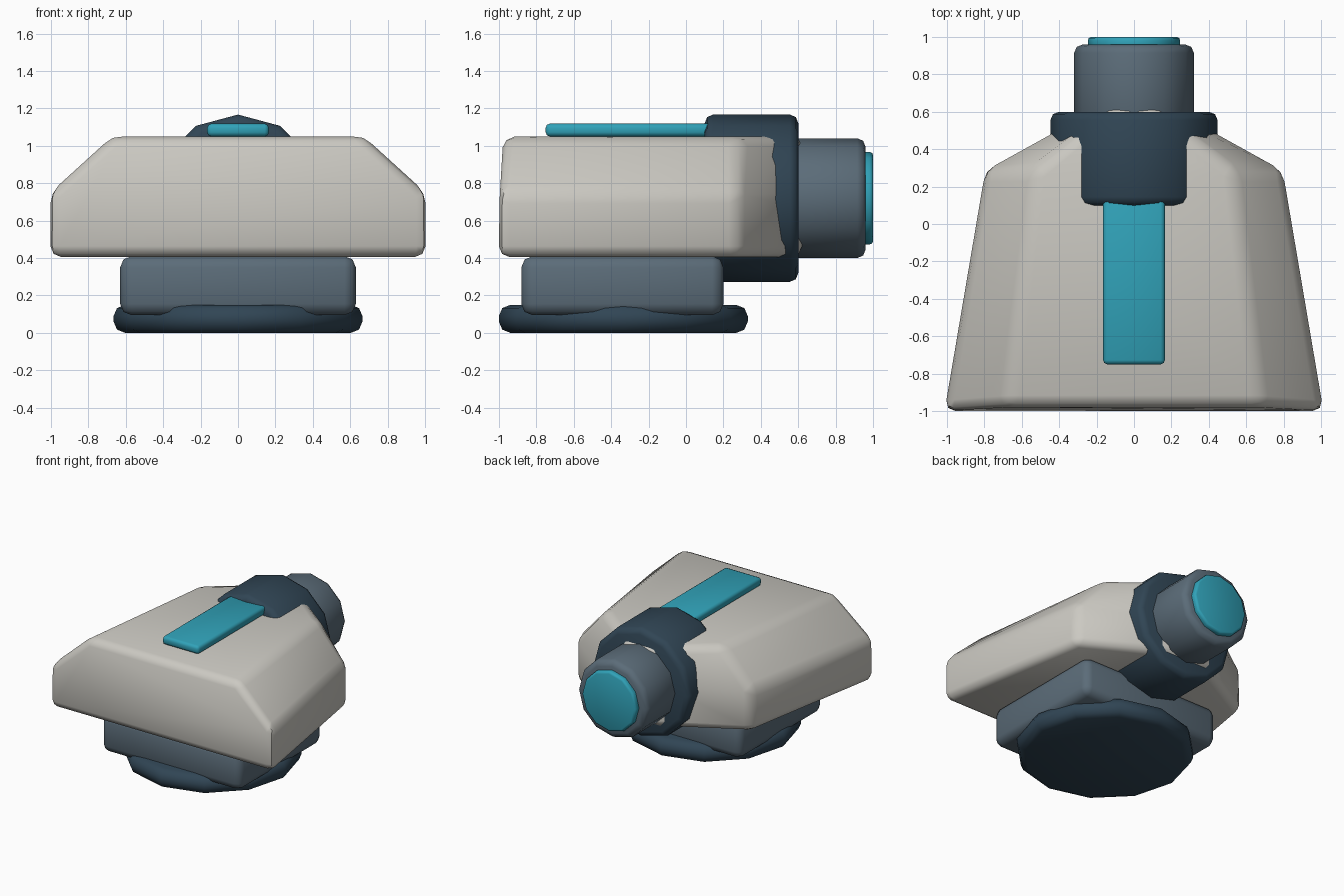
import bpy, bmesh
from math import radians, cos, sin, pi

if "Cube" in bpy.data.objects:
    bpy.data.objects.remove(bpy.data.objects["Cube"])


def material(name, rgb):
    m = bpy.data.materials.new(name)
    m.diffuse_color = (*rgb, 1)
    m.use_nodes = True
    m.node_tree.nodes["Principled BSDF"].inputs["Base Color"].default_value = m.diffuse_color
    return m


LIGHT = material("light_shell", (0.60, 0.585, 0.54))
SLATE = material("slate", (0.105, 0.15, 0.19))
DARK = material("dark_blue", (0.03, 0.06, 0.09))
TEAL = material("teal", (0.03, 0.36, 0.48))


def loft(name, rings, mat, bevel, segments=2):
    """Skin matching rings of points, cap the ends, round the hard edges."""
    bm = bmesh.new()
    loops = [[bm.verts.new(p) for p in ring] for ring in rings]
    n = len(loops[0])
    for a, b in zip(loops, loops[1:]):
        for i in range(n):
            bm.faces.new((a[i], a[(i + 1) % n], b[(i + 1) % n], b[i]))
    bm.faces.new(loops[0])
    bm.faces.new(loops[-1])
    bmesh.ops.recalc_face_normals(bm, faces=bm.faces)
    hard = [e for e in bm.edges if e.calc_face_angle(0) > radians(34)]
    bmesh.ops.bevel(bm, geom=hard, offset=bevel, segments=segments, profile=0.5,
                    affect='EDGES', clamp_overlap=True)
    bmesh.ops.recalc_face_normals(bm, faces=bm.faces)
    me = bpy.data.meshes.new(name)
    bm.to_mesh(me)
    bm.free()
    me.materials.append(mat)
    ob = bpy.data.objects.new(name, me)
    bpy.context.collection.objects.link(ob)
    bpy.ops.object.select_all(action='DESELECT')
    ob.select_set(True)
    bpy.context.view_layer.objects.active = ob
    bpy.ops.object.shade_smooth_by_angle(angle=radians(50))
    return ob


def box(name, x, y0, y1, z0, z1, mat, bevel):
    rings = [[(-x, y0, z), (x, y0, z), (x, y1, z), (-x, y1, z)] for z in (z0, z1)]
    return loft(name, rings, mat, bevel)


def circle(r, n=12):
    return [(r * cos(2 * pi * i / n), r * sin(2 * pi * i / n)) for i in range(n)]


def barrel(name, r, y0, y1, mat, bevel):
    """Twelve-sided cylinder along y, on the nose axis."""
    rings = [[(a, y, 0.72 + b) for a, b in circle(r)] for y in (y0, y1)]
    return loft(name, rings, mat, bevel)


# Main shell: chamfered section, tapering to a narrow nose
half = [(1.0, 0.405), (1.0, 0.75), (0.67, 1.05)]
section = half + [(-x, z) for x, z in reversed(half)]
stations = [(-1.0, 1.013), (0.285, 0.795), (0.62, 0.19)]
rings = []
for y, s in stations:
    lean = 0.025 if y == -1.0 else 0
    rings.append([(x * s, y + (lean if z > 1 else 0), z) for x, z in section])
loft("main_shell", rings, LIGHT, 0.075)

# Base: round foot and square pedestal
loft("base_foot", [[(a, b - 0.335, z) for a, b in circle(0.665)] for z in (0, 0.15)],
     DARK, 0.06)
box("pedestal", 0.63, -0.88, 0.2, 0.095, 0.41, SLATE, 0.06)

# Nose: collar, barrel and lens
barrel("nose_collar", 0.447, 0.1, 0.6, DARK, 0.045)
barrel("nose_barrel", 0.32, 0.5, 0.96, SLATE, 0.045)
barrel("lens", 0.247, 0.93, 1.0, TEAL, 0.018)

# Top stripe
box("top_stripe", 0.165, -0.75, 0.14, 1.05, 1.118, TEAL, 0.022)
